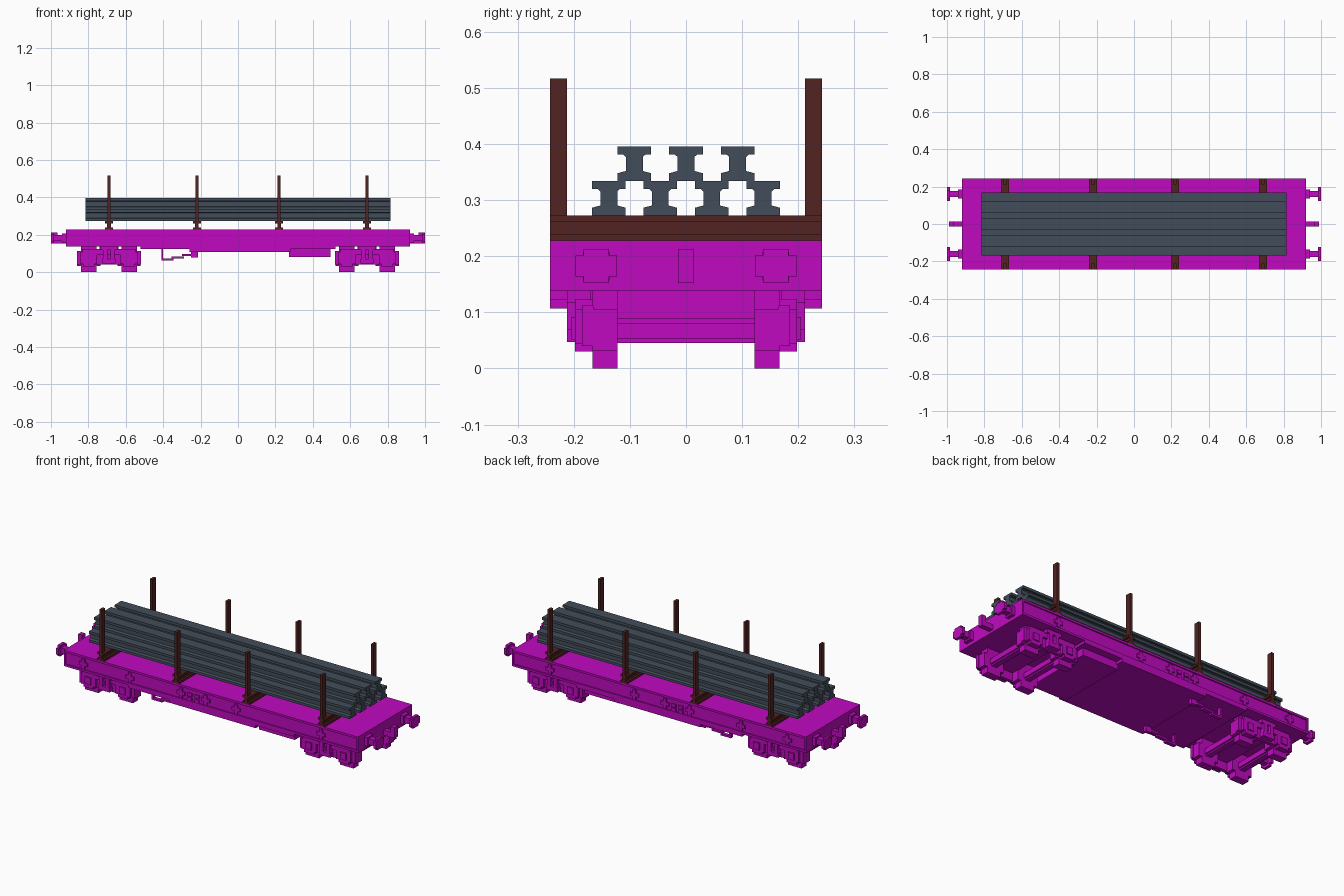
import bpy, bmesh
from mathutils import Vector

cube = bpy.data.objects.get("Cube")
if cube:
    bpy.data.objects.remove(cube, do_unlink=True)


def material(name, col):
    m = bpy.data.materials.new(name)
    m.use_nodes = True
    m.diffuse_color = (*col, 1)
    bsdf = next(n for n in m.node_tree.nodes if n.type == 'BSDF_PRINCIPLED')
    bsdf.inputs["Base Color"].default_value = (*col, 1)
    return m


MAGENTA = material("magenta_paint", (0.53, 0.003, 0.53))
STEEL = material("blue_grey_steel", (0.055, 0.075, 0.102))
BROWN = material("dark_brown_wood", (0.085, 0.016, 0.016))


def prism(bm, profile, axis, a, b):
    """Extrude a 2D profile from a to b along an axis ('x': yz, 'y': xz)."""
    def place(p, t):
        return (t, p[0], p[1]) if axis == 'x' else (p[0], t, p[1])
    lo = [bm.verts.new(place(p, a)) for p in profile]
    hi = [bm.verts.new(place(p, b)) for p in profile]
    bm.faces.new(lo)
    bm.faces.new(hi[::-1])
    n = len(profile)
    for i in range(n):
        j = (i + 1) % n
        bm.faces.new((lo[i], hi[i], hi[j], lo[j]))


def box(bm, x0, x1, y0, y1, z0, z1):
    prism(bm, [(x0, z0), (x1, z0), (x1, z1), (x0, z1)], 'y', y0, y1)


def finish(name, bm, mat):
    bmesh.ops.recalc_face_normals(bm, faces=bm.faces)
    me = bpy.data.meshes.new(name)
    bm.to_mesh(me)
    bm.free()
    me.materials.append(mat)
    ob = bpy.data.objects.new(name, me)
    bpy.context.collection.objects.link(ob)
    return ob


def stepped(cx, cz, rx, rz, dx, dz):
    """Rectangle with notched corners."""
    pts = []
    for sx, sz, flip in ((-1, -1, 0), (1, -1, 1), (1, 1, 0), (-1, 1, 1)):
        c = [(sx * rx, sz * (rz - dz)), (sx * (rx - dx), sz * (rz - dz)),
             (sx * (rx - dx), sz * rz)]
        pts += c[::-1] if flip else c
    return [(cx + x, cz + z) for x, z in pts]


# Underframe: deck, recessed web, lower flange and a belly stepping down
bm = bmesh.new()
box(bm, -0.92, 0.92, -0.242, 0.242, 0.216, 0.228)
box(bm, -0.915, 0.915, -0.235, 0.235, 0.148, 0.218)
box(bm, -0.92, 0.92, -0.242, 0.242, 0.138, 0.150)
box(bm, -0.52, 0.52, -0.242, 0.242, 0.123, 0.139)
box(bm, -0.26, 0.28, -0.242, 0.242, 0.107, 0.124)
for s in (-1, 1):
    box(bm, *sorted((s * 0.91, s * 0.92)), -0.242, 0.242, 0.14, 0.22)
finish("underframe", bm, MAGENTA)

# Cross-shaped brackets along both side sills
bm = bmesh.new()
for s in (-1, 1):
    y0, y1 = sorted((s * 0.234, s * 0.242))
    for x in (-0.80, -0.51, -0.19, -0.035, 0.155, 0.685):
        prism(bm, stepped(x, 0.18, 0.026, 0.028, 0.016, 0.018), 'y', y0, y1)
    for x in (-0.135, -0.09):
        for z in (0.160, 0.185):
            box(bm, x - 0.014, x + 0.014, y0, y1, z - 0.009, z + 0.009)
finish("sill_brackets", bm, MAGENTA)

# Buffers and coupling hooks at both ends
bm = bmesh.new()
hook = bmesh.new()
for s in (-1, 1):
    for y in (-0.16, 0.16):
        box(bm, *sorted((s * 0.915, s * 0.94)), y - 0.024, y + 0.024, 0.157, 0.208)
        box(bm, *sorted((s * 0.92, s * 0.99)), y - 0.016, y + 0.016, 0.166, 0.199)
        prism(bm, stepped(y, 0.1825, 0.037, 0.0305, 0.014, 0.012), 'x',
              s * 0.984, s * 1.0)
    box(hook, *sorted((s * 0.915, s * 0.99)), -0.014, 0.014, 0.152, 0.180)
    box(hook, *sorted((s * 0.965, s * 0.99)), -0.014, 0.014, 0.178, 0.213)
finish("buffers", bm, MAGENTA)
finish("coupling_hooks", hook, MAGENTA)

# Bogies: wheels, axles, bolster and side frames
for label, cx in (("right", -0.69), ("left", 0.69)):
    wheels, frame = bmesh.new(), bmesh.new()
    for dx in (-0.108, 0.108):
        x = cx + dx
        for s in (-1, 1):
            prism(wheels, stepped(x, 0.069, 0.062, 0.069, 0.02, 0.032), 'y',
                  *sorted((s * 0.122, s * 0.167)))
            # axle box and its cover
            a, b = sorted((s * 0.165, s * 0.198))
            prism(frame, stepped(x, 0.075, 0.045, 0.045, 0.014, 0.014), 'y', a, b)
            a, b = sorted((s * 0.195, s * 0.205))
            box(frame, x - 0.018, x + 0.018, a, b, 0.052, 0.092)
        prism(wheels, stepped(x, 0.067, 0.024, 0.022, 0.009, 0.008), 'y', -0.13, 0.13)
    box(frame, cx - 0.05, cx + 0.05, -0.17, 0.17, 0.085, 0.14)
    for s in (-1, 1):
        a, b = sorted((s * 0.165, s * 0.185))
        box(frame, cx - 0.172, cx + 0.172, a, b, 0.04, 0.112)
        a, b = sorted((s * 0.165, s * 0.198))
        box(frame, cx - 0.145, cx + 0.145, a, b, 0.092, 0.123)
        a, b = sorted((s * 0.165, s * 0.212))
        box(frame, cx - 0.035, cx + 0.035, a, b, 0.047, 0.070)
        box(frame, cx - 0.045, cx + 0.045, a, b, 0.118, 0.139)
        for d in (-0.02, 0.02):
            box(frame, cx + d - 0.011, cx + d + 0.011, a, b, 0.068, 0.12)
    finish(label + "_bogie_wheels", wheels, MAGENTA)
    finish(label + "_bogie_frame", frame, MAGENTA)

# Equipment box and stepped brake levers below the belly
bm = bmesh.new()
box(bm, 0.272, 0.495, -0.2, 0.2, 0.082, 0.126)
finish("equipment_box", bm, MAGENTA)
bm = bmesh.new()
for s in (-1, 1):
    a, b = sorted((s * 0.165, s * 0.185))
    box(bm, -0.41, -0.40, a, b, 0.065, 0.126)
    box(bm, -0.41, -0.345, a, b, 0.063, 0.073)
    box(bm, -0.355, -0.29, a, b, 0.074, 0.084)
    box(bm, -0.30, -0.24, a, b, 0.086, 0.097)
    box(bm, -0.25, -0.215, a, b, 0.078, 0.126)
finish("brake_levers", bm, MAGENTA)

# Cross bearers with upright stakes
for i, x in enumerate((-0.69, -0.22, 0.22, 0.69), 1):
    bm = bmesh.new()
    box(bm, x - 0.021, x + 0.021, -0.242, 0.242, 0.227, 0.240)
    box(bm, x - 0.010, x + 0.010, -0.242, 0.242, 0.239, 0.262)
    box(bm, x - 0.021, x + 0.021, -0.242, 0.242, 0.261, 0.2725)
    finish(f"cross_bearer_{i}", bm, BROWN)
    bm = bmesh.new()
    for s in (-1, 1):
        box(bm, x - 0.008, x + 0.008, *sorted((s * 0.212, s * 0.242)), 0.23, 0.517)
    finish(f"stake_pair_{i}", bm, BROWN)

# Stacked I-section beams: four below, three above
half = [(0.030, 0), (0.030, 0.014), (0.015, 0.018), (0.015, 0.043),
        (0.0195, 0.047), (0.030, 0.047), (0.030, 0.0615)]
section = half + [(-y, z) for y, z in reversed(half)]
rows = ((0.2725, (-0.1375, -0.046, 0.046, 0.1375)), (0.334, (-0.092, 0, 0.092)))
n = 0
for z0, centres in rows:
    for y0 in centres:
        n += 1
        bm = bmesh.new()
        prism(bm, [(y0 + y, z0 + z) for y, z in section], 'x', -0.815, 0.815)
        finish(f"steel_beam_{n}", bm, STEEL)
